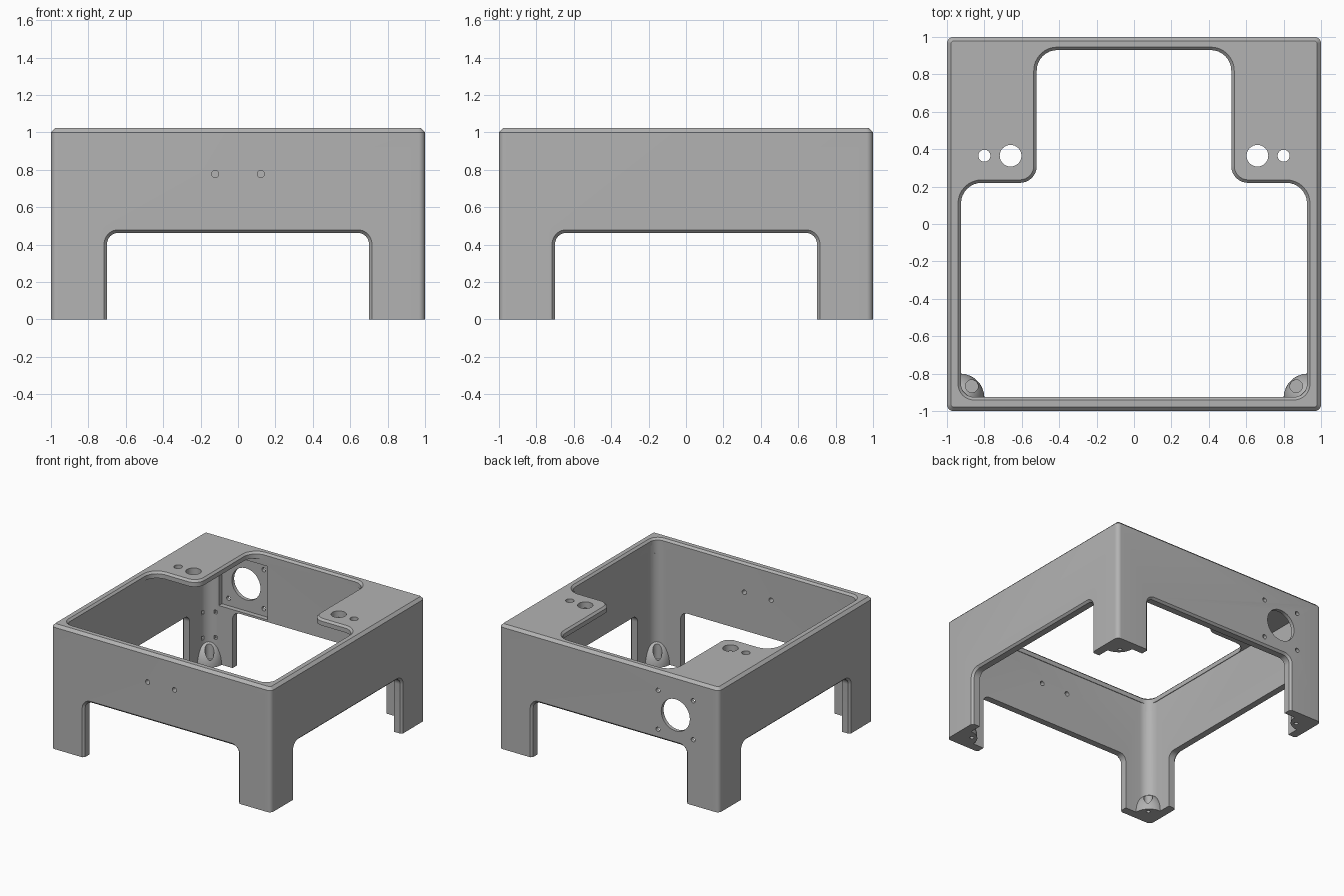
import bpy, bmesh, math
from mathutils import Vector, Matrix

cube = bpy.data.objects.get("Cube")
if cube:
    bpy.data.objects.remove(cube, do_unlink=True)

grey = bpy.data.materials.new("plain grey")
grey.use_nodes = True
colour = (0.45, 0.45, 0.45, 1)
grey.diffuse_color = colour
grey.node_tree.nodes["Principled BSDF"].inputs["Base Color"].default_value = colour


def rounded(points, radii, steps=8):
    """Closed counter-clockwise outline with filleted corners."""
    pts = [Vector(p) for p in points]
    out = []
    for i, p in enumerate(pts):
        a = (pts[i - 1] - p).normalized()
        b = (pts[(i + 1) % len(pts)] - p).normalized()
        r = radii[i] if isinstance(radii, list) else radii
        centre = p + (a + b) * r
        for s in range(steps + 1):
            t = s / steps * math.pi / 2
            out.append(centre - b * r * math.cos(t) - a * r * math.sin(t))
    return out


def offset(outline, d):
    """Grow an outline by d along its normals."""
    out = []
    for i, p in enumerate(outline):
        a = (p - outline[i - 1]).normalized()
        b = (outline[(i + 1) % len(outline)] - p).normalized()
        t = (a + b).normalized()
        out.append(p + Vector((t.y, -t.x)) * d / max(t.dot(a), 0.3))
    return out


def finish(name, bm, matrix=Matrix()):
    bmesh.ops.recalc_face_normals(bm, faces=bm.faces)
    bm.transform(matrix)
    mesh = bpy.data.meshes.new(name)
    bm.to_mesh(mesh)
    bm.free()
    mesh.materials.append(grey)
    ob = bpy.data.objects.new(name, mesh)
    bpy.context.collection.objects.link(ob)
    return ob


def loft(name, outline, levels, matrix=Matrix()):
    """Solid through (height, growth) levels of one outline."""
    bm = bmesh.new()
    rings = [[bm.verts.new((p.x, p.y, z)) for p in offset(outline, d)] for z, d in levels]
    n = len(outline)
    for lo, hi in zip(rings, rings[1:]):
        for i in range(n):
            j = (i + 1) % n
            bm.faces.new((lo[i], lo[j], hi[j], hi[i]))
    bm.faces.new(rings[0][::-1])
    bm.faces.new(rings[-1])
    return finish(name, bm, matrix)


def box(name, centre, size):
    bm = bmesh.new()
    bmesh.ops.create_cube(bm, size=1)
    return finish(name, bm, Matrix.Translation(centre) @ Matrix.Diagonal((*size, 1)))


def drill(centre, radius, depth, along_y=False, sides=32):
    bm = bmesh.new()
    bmesh.ops.create_cone(bm, cap_ends=True, segments=sides, radius1=radius, radius2=radius, depth=depth)
    turn = Matrix.Rotation(math.pi / 2 if along_y else 0, 4, 'X')
    return finish("hole_cutter", bm, Matrix.Translation(centre) @ turn)


def carve(ob, cutter, operation='DIFFERENCE'):
    mod = ob.modifiers.new("carve", 'BOOLEAN')
    mod.operation, mod.solver, mod.object = operation, 'EXACT', cutter
    bpy.context.view_layer.objects.active = ob
    bpy.ops.object.modifier_apply(modifier=mod.name)
    bpy.data.objects.remove(cutter, do_unlink=True)


def smooth(ob):
    bpy.ops.object.select_all(action='DESELECT')
    ob.select_set(True)
    bpy.context.view_layer.objects.active = ob
    bpy.ops.object.shade_smooth_by_angle(angle=math.radians(25))


def rect(x, low, high):
    return [(-x, low), (x, low), (x, high), (-x, high)]


# Shell: rounded block with a chamfered top rim, hollowed from below
frame = loft("frame", rounded(rect(1, -1, 1), 0.035), [(0, 0), (1, 0), (1.022, -0.022)])
carve(frame, loft("cavity_cutter", rounded(rect(0.93, -0.93, 0.93), 0.09), [(-0.5, 0), (0.97, 0)]))

# Stepped top opening that leaves two shelves at the back corners
half = [(0.925, -0.925), (0.925, 0.22), (0.52, 0.22), (0.52, 0.93)]
opening = half + [(-x, y) for x, y in reversed(half)]
radii = [0.07, 0.11, 0.09, 0.11]
carve(frame, loft("opening_cutter", rounded(opening, radii + radii[::-1]),
                  [(0.9, 0), (1.006, 0), (1.022, 0.016), (1.05, 0.044)]))

# Leg openings through both pairs of walls, chamfered on the outside
arch = rounded(rect(0.7, -0.5, 0.463), 0.06)
flare = [(-1.05, 0.066), (-1, 0.016), (-0.984, 0), (0.984, 0), (1, 0.016), (1.05, 0.066)]
for turn in (0, math.pi / 2):
    carve(frame, loft("leg_cutter", arch, flare,
                      Matrix.Rotation(turn, 4, 'Z') @ Matrix.Rotation(math.pi / 2, 4, 'X')))

# Shelf holes and the two small front holes
for side in (-1, 1):
    carve(frame, drill((side * 0.66, 0.365, 1), 0.058, 0.3))
    carve(frame, drill((side * 0.8, 0.365, 1), 0.032, 0.3))
    carve(frame, drill((side * 0.122, -1, 0.777), 0.019, 0.3, True, 20))

# Fan recess, fan hole and its screw holes in the back wall
fan_x, fan_z = -0.605, 0.7
carve(frame, box("recess_cutter", (fan_x, 0.92, fan_z), (0.44, 0.1, 0.44)))
carve(frame, drill((fan_x, 1, fan_z), 0.13, 0.3, True, 48))
for dx in (-0.16, 0.16):
    for dz in (-0.16, 0.16):
        carve(frame, drill((fan_x + dx, 1, fan_z + dz), 0.018, 0.3, True, 16))

# Small pits inside the corner below the fan
for z in (0.21, 0.42):
    carve(frame, box("pit_cutter", (-0.93, 0.865, z), (0.05, 0.025, 0.03)))
    carve(frame, box("pit_cutter", (-0.855, 0.93, z), (0.025, 0.05, 0.03)))
smooth(frame)

# Domed foot bosses in the four leg corners
for sx, x_name in ((-1, "right"), (1, "left")):
    for sy, y_name in ((-1, "front"), (1, "back")):
        bm = bmesh.new()
        bmesh.ops.create_uvsphere(bm, u_segments=48, v_segments=24, radius=1)
        place = Matrix.Translation((sx * 0.93, sy * 0.93, 0)) @ Matrix.Diagonal((0.13, 0.13, 0.18, 1))
        foot = finish(f"foot_boss_{y_name}_{x_name}", bm, place)
        carve(foot, box("trim_cutter", (0, 0, 0.5), (1.9, 1.9, 1)), 'INTERSECT')
        carve(foot, drill((sx * 0.867, sy * 0.867, 0.19), 0.034, 0.3))
        carve(foot, drill((sx * 0.867, sy * 0.867, 0), 0.016, 0.05, False, 16))
        smooth(foot)
